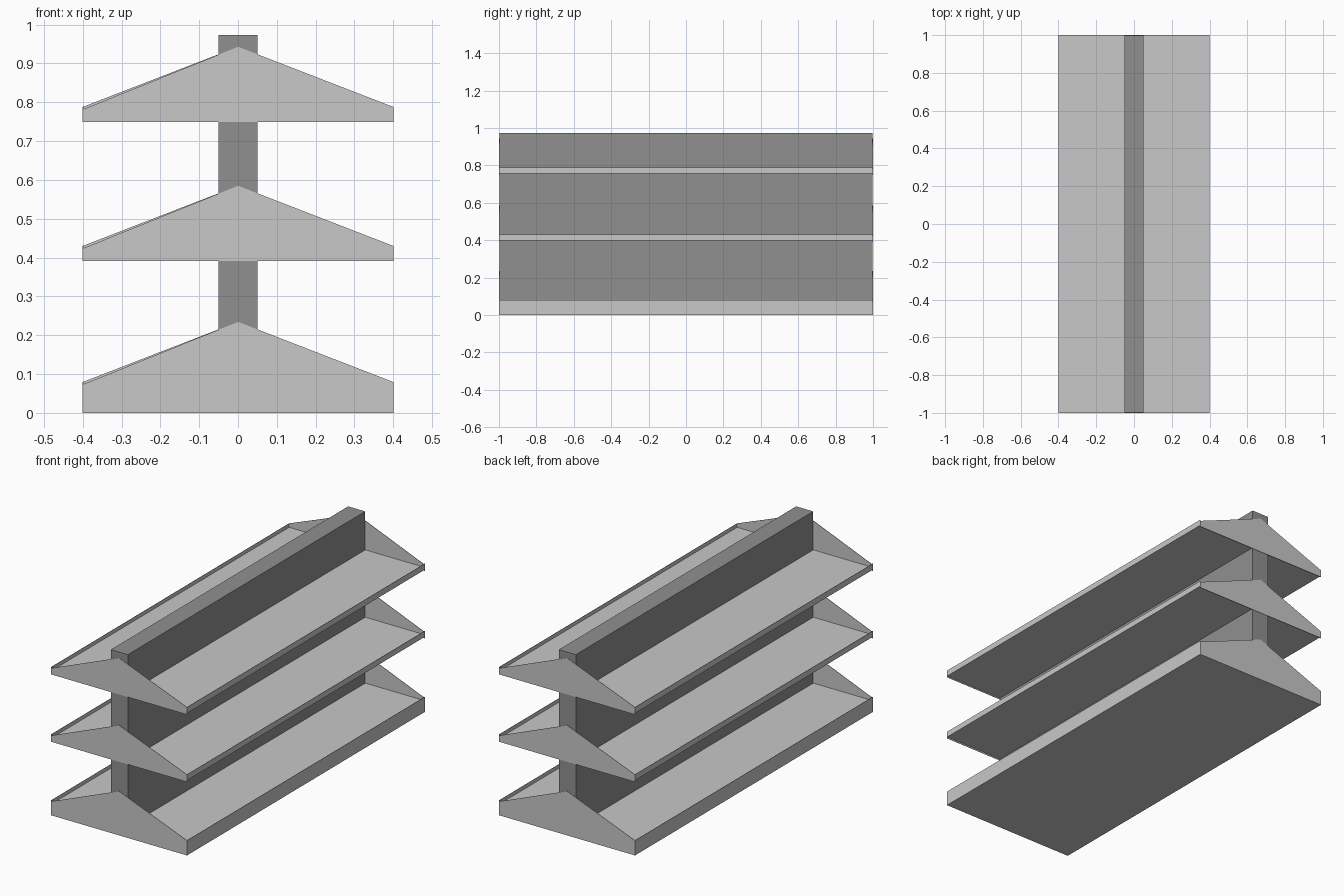
import bpy, bmesh, math
from mathutils import Matrix

if "Cube" in bpy.data.objects:
    bpy.data.objects.remove(bpy.data.objects["Cube"])

def material(name, v):
    m = bpy.data.materials.new(name)
    m.diffuse_color = (v, v, v, 1)
    m.use_nodes = True
    m.node_tree.nodes["Principled BSDF"].inputs["Base Color"].default_value = m.diffuse_color
    return m

LIGHT = material("light grey", 0.58)
DARK = material("dark grey", 0.28)

def finish(bm, name, mat):
    bmesh.ops.recalc_face_normals(bm, faces=bm.faces)
    me = bpy.data.meshes.new(name)
    bm.to_mesh(me)
    bm.free()
    me.materials.append(mat)
    ob = bpy.data.objects.new(name, me)
    bpy.context.collection.objects.link(ob)
    return ob

def extrude_profile(name, pts, y0, y1, mat, turn=False):
    """Extrude an x-z outline along y; turn rotates it half a turn about z."""
    bm = bmesh.new()
    f = bm.faces.new([bm.verts.new((x, y0, z)) for x, z in pts])
    r = bmesh.ops.extrude_face_region(bm, geom=[f])
    vs = [g for g in r["geom"] if isinstance(g, bmesh.types.BMVert)]
    bmesh.ops.translate(bm, verts=vs, vec=(0, y1 - y0, 0))
    if turn:
        bmesh.ops.rotate(bm, verts=bm.verts, matrix=Matrix.Rotation(math.pi, 3, 'Z'))
    return finish(bm, name, mat)

# central upright panel
extrude_profile("centre_panel", [(-.05, .001), (.05, .001), (.05, .973), (-.05, .973)],
                -.997, .997, DARK)

# three tiers: (name, bracket bottom, tray underside, reference height)
W, T = .4, .002
for tier, low, under, h in (("base", 0, 0, .0405),
                            ("middle", .391, .399, .391),
                            ("top", .749, .756, .749)):
    # tray with a thin raised lip along both long edges
    floor, lip = h + .019, h + .039
    tray = [(-W, under), (W, under), (W, lip), (W - T, lip), (W - T, floor),
            (-W + T, floor), (-W + T, lip), (-W, lip)]
    extrude_profile(tier + "_shelf_tray", tray, -.998, .998, LIGHT)
    # peaked end brackets, the rear one turned half a turn
    peak = [(-W, low), (W, low), (W, h + .039), (0, h + .194), (-W, h + .0325)]
    for end, turn in (("front", False), ("rear", True)):
        extrude_profile(f"{tier}_{end}_bracket", peak, -1, -.998, LIGHT, turn)
